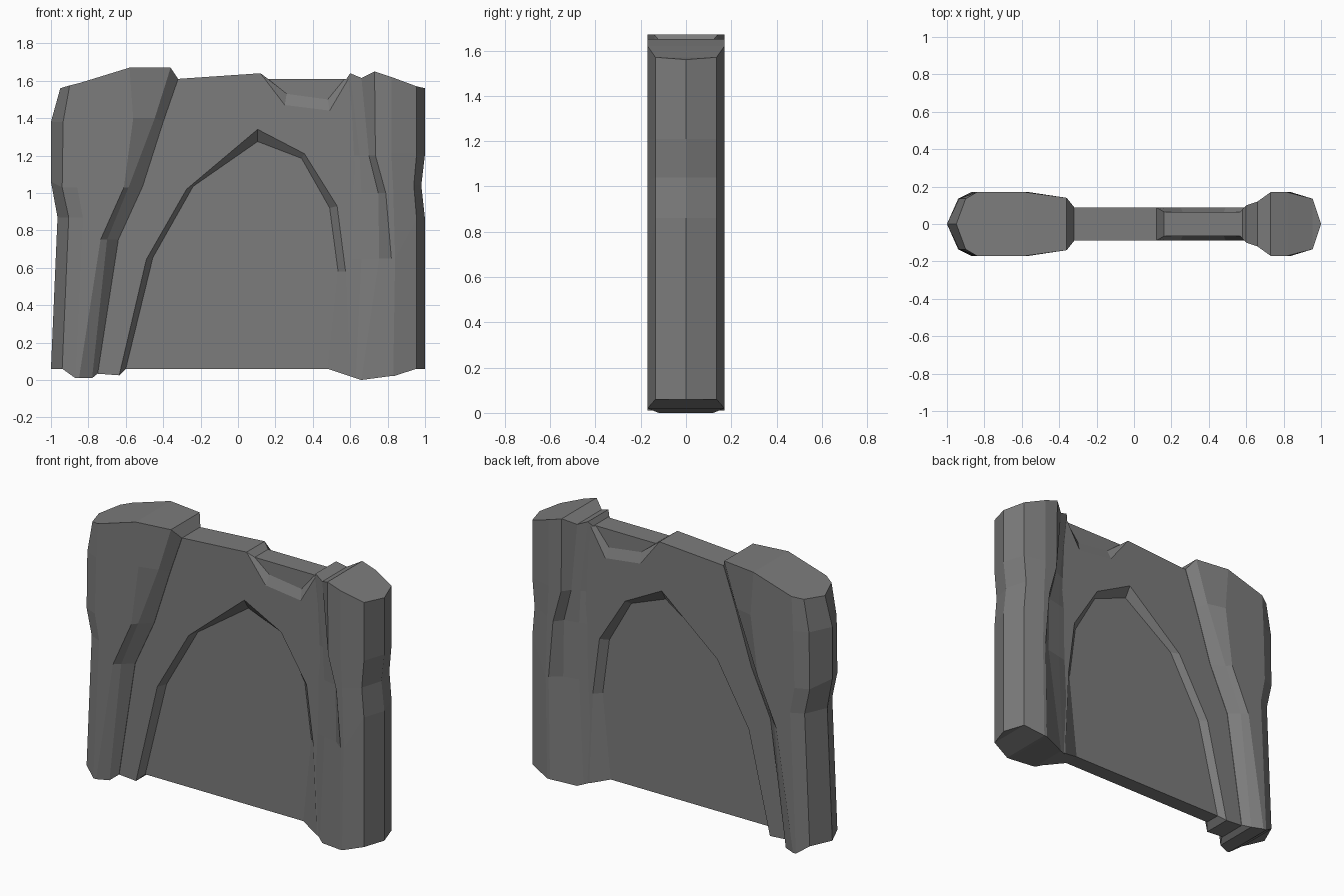
import bpy, bmesh

if "Cube" in bpy.data.objects:
    bpy.data.objects.remove(bpy.data.objects["Cube"])

stone = bpy.data.materials.new("grey_stone")
stone.diffuse_color = (0.2, 0.2, 0.2, 1)
stone.use_nodes = True
stone.node_tree.nodes["Principled BSDF"].inputs["Base Color"].default_value = stone.diffuse_color


def finish(name, bm):
    bmesh.ops.remove_doubles(bm, verts=bm.verts[:], dist=0.0005)
    bmesh.ops.recalc_face_normals(bm, faces=bm.faces[:])
    mesh = bpy.data.meshes.new(name)
    bm.to_mesh(mesh)
    bm.free()
    mesh.materials.append(stone)
    obj = bpy.data.objects.new(name, mesh)
    bpy.context.collection.objects.link(obj)


def pillar(name, columns):
    """Columns of (depth, [(x, z)...]) run from outer edge to inner edge, on both sides."""
    bm = bmesh.new()
    half = [[[bm.verts.new((x, s * d, z)) for x, z in pts] for d, pts in columns] for s in (-1, 1)]
    for cols in half:
        for a, b in zip(cols, cols[1:]):
            for i in range(len(a) - 1):
                bm.faces.new((a[i], b[i], b[i + 1], a[i + 1]))
    f, k = half
    for row in (0, -1):  # bottom and top caps
        for i in range(len(f) - 1):
            bm.faces.new((f[i][row], f[i + 1][row], k[i + 1][row], k[i][row]))
    for i in range(len(f[-1]) - 1):  # inner side
        bm.faces.new((f[-1][i], f[-1][i + 1], k[-1][i + 1], k[-1][i]))
    finish(name, bm)


pillar("left_pillar", [
    (0, [(-1, .06), (-.965, .87), (-1, 1.06), (-1, 1.38), (-.95, 1.56)]),
    (.135, [(-.94, .06), (-.905, .87), (-.94, 1.03), (-.935, 1.38), (-.9, 1.575)]),
    (.17, [(-.87, .01), (-.83, .87), (-.86, 1.03), (-.85, 1.38), (-.84, 1.59)]),
    (.17, [(-.85, .01), (-.735, .75), (-.61, 1.03), (-.56, 1.4), (-.58, 1.67)]),
    (.14, [(-.78, .01), (-.70, .75), (-.585, 1.03), (-.445, 1.4), (-.36, 1.67)]),
    (.09, [(-.75, .035), (-.64, .75), (-.51, 1.035), (-.40, 1.38), (-.32, 1.61)]),
])

pillar("right_pillar", [
    (0, [(1, .06), (1, .86), (.98, 1.04), (1, 1.21), (1, 1.56)]),
    (.135, [(.955, .06), (.955, .86), (.94, 1.04), (.955, 1.21), (.955, 1.57)]),
    (.17, [(.83, .02), (.84, .65), (.83, 1.02), (.82, 1.21), (.82, 1.62)]),
    (.17, [(.81, .02), (.82, .65), (.79, 1), (.735, 1.2), (.73, 1.65)]),
    (.12, [(.66, 0), (.755, .65), (.75, 1), (.70, 1.2), (.66, 1.615)]),
    (.10, [(.63, .01), (.66, .65), (.66, 1), (.65, 1.2), (.60, 1.64)]),
    (.08, [(.60, .02), (.57, .65), (.58, 1), (.60, 1.2), (.58, 1.61)]),
])

# Wall slab with a shallow arched recess and a chipped top on both faces
WALL, RECESS, CHIP = .088, .048, .065
left_edge = [(-.77, .035), (-.66, .75), (-.53, 1.03), (-.35, 1.61), (-.32, 1.61)]
chip_outer = [(.12, 1.64), (.25, 1.47), (.49, 1.44), (.59, 1.61)]
chip_inner = [(.16, 1.61), (.26, 1.53), (.48, 1.50), (.57, 1.61)]
right_edge = [(.66, 1.6), (.73, 1.2), (.77, 1), (.77, .65), (.68, .02)]
arch_outer = [(.60, .02), (.575, .58), (.53, .93), (.355, 1.21),
              (.105, 1.34), (-.275, 1.02), (-.49, .645), (-.635, .025)]
arch_inner = [(.48, .06), (.535, .58), (.49, .92), (.34, 1.185),
              (.105, 1.275), (-.24, 1.035), (-.455, .655), (-.60, .06)]

bm = bmesh.new()
rims = []
for s in (-1, 1):
    def ring(pts, depth):
        return [bm.verts.new((x, s * depth, z)) for x, z in pts]
    le, re = ring(left_edge, WALL), ring(right_edge, WALL)
    co, ci = ring(chip_outer, WALL), ring(chip_inner, CHIP)
    ao, ai = ring(arch_outer, WALL), ring(arch_inner, RECESS)
    bm.faces.new(le + co + re + ao)
    bm.faces.new(ci)
    bm.faces.new(ai)
    for outer, inner in ((co, ci), (ao, ai)):  # sloped borders
        for i in range(len(outer) - 1):
            bm.faces.new((outer[i], outer[i + 1], inner[i + 1], inner[i]))
    rims.append(le + [co[0], ci[0], ci[-1], co[-1]] + re + [ao[0], ai[0], ai[-1], ao[-1]])
front, back = rims
for i in range(len(front)):  # edges joining the two faces
    j = (i + 1) % len(front)
    bm.faces.new((front[i], front[j], back[j], back[i]))
finish("arched_wall", bm)
